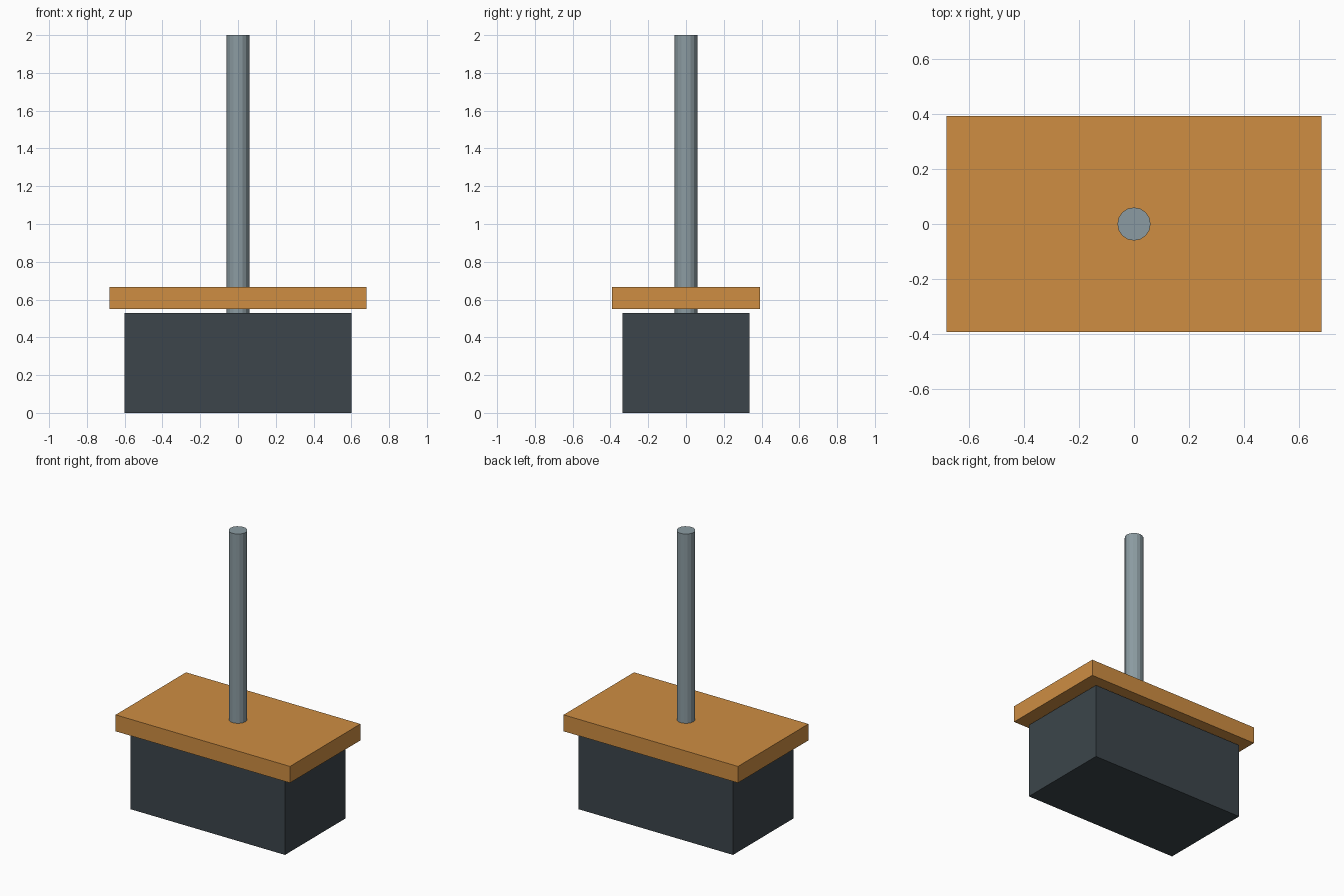
import bpy

if "Cube" in bpy.data.objects:
    bpy.data.objects.remove(bpy.data.objects["Cube"])

def paint(obj, name, rgb):
    mat = bpy.data.materials.new(name)
    mat.diffuse_color = (*rgb, 1)
    mat.use_nodes = True
    mat.node_tree.nodes["Principled BSDF"].inputs["Base Color"].default_value = mat.diffuse_color
    obj.data.materials.append(mat)

def box(name, width, depth, z0, z1):
    bpy.ops.mesh.primitive_cube_add(size=1, location=(0, 0, (z0 + z1) / 2))
    obj = bpy.context.object
    obj.name = name
    obj.scale = (width, depth, z1 - z0)
    bpy.ops.object.transform_apply(location=False, rotation=False, scale=True)
    return obj

# Dark base block
paint(box("base_block", 1.204, 0.672, 0, 0.53), "dark_slate", (0.045, 0.06, 0.07))

# Overhanging plate, floating just above the base
paint(box("plate", 1.36, 0.784, 0.55, 0.666), "orange_wood", (0.62, 0.27, 0.055))

# Upright rod, passing through the plate and into the base
z0, z1 = 0.5, 2.0
bpy.ops.mesh.primitive_cylinder_add(vertices=16, radius=0.06, depth=z1 - z0,
                                    location=(0, 0, (z0 + z1) / 2))
rod = bpy.context.object
rod.name = "rod"
paint(rod, "steel_grey", (0.26, 0.33, 0.36))
